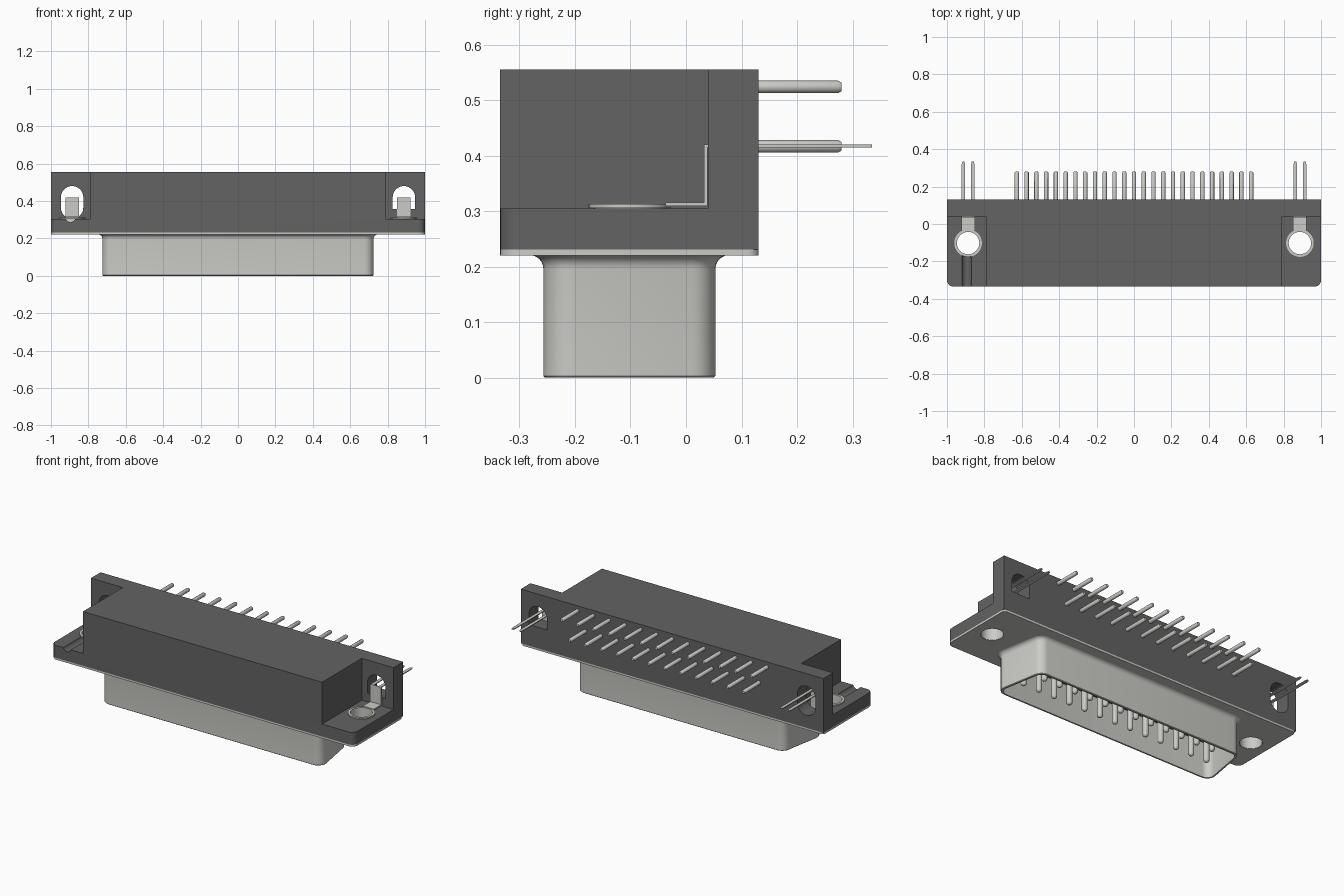
import bpy, bmesh
from math import sin, cos, pi, tan, radians
from mathutils import Vector

if "Cube" in bpy.data.objects:
    bpy.data.objects.remove(bpy.data.objects["Cube"])


def material(name, rgb):
    m = bpy.data.materials.new(name)
    m.diffuse_color = (*rgb, 1)
    m.use_nodes = True
    m.node_tree.nodes["Principled BSDF"].inputs["Base Color"].default_value = m.diffuse_color
    return m


DARK = material("dark_plastic", (0.125, 0.125, 0.125))
METAL = material("tinned_metal", (0.6, 0.6, 0.57))
HX, HY = 0.887, -0.102          # mounting hole position


def finish(name, bm, mat=None):
    bmesh.ops.recalc_face_normals(bm, faces=bm.faces)
    me = bpy.data.meshes.new(name)
    bm.to_mesh(me)
    bm.free()
    ob = bpy.data.objects.new(name, me)
    bpy.context.collection.objects.link(ob)
    if mat:
        me.materials.append(mat)
    smooth(ob)
    return ob


def smooth(ob):
    bpy.ops.object.select_all(action='DESELECT')
    ob.select_set(True)
    bpy.context.view_layer.objects.active = ob
    bpy.ops.object.shade_smooth_by_angle(angle=radians(35))


def add_prism(bm, pts, push):
    a = [bm.verts.new(p) for p in pts]
    b = [bm.verts.new(Vector(p) + Vector(push)) for p in pts]
    bm.faces.new(a)
    bm.faces.new(b)
    for i in range(len(a)):
        j = (i + 1) % len(a)
        bm.faces.new((a[i], a[j], b[j], b[i]))


def prism(name, pts, push, mat=None):
    bm = bmesh.new()
    add_prism(bm, pts, push)
    return finish(name, bm, mat)


def add_box(bm, x0, x1, y0, y1, z0, z1):
    add_prism(bm, [(x0, y0, z0), (x1, y0, z0), (x1, y1, z0), (x0, y1, z0)], (0, 0, z1 - z0))


def loft(bm, rings, close=False, cap=False):
    rows = [[bm.verts.new(p) for p in r] for r in rings]
    for k in range(len(rows) if close else len(rows) - 1):
        a, b = rows[k], rows[(k + 1) % len(rows)]
        for i in range(len(a)):
            j = (i + 1) % len(a)
            bm.faces.new((a[i], a[j], b[j], b[i]))
    if cap:
        bm.faces.new(rows[0])
        bm.faces.new(rows[-1])


def circle(x, y, z, r, n=32):
    return [(x + r * cos(2 * pi * i / n), y + r * sin(2 * pi * i / n), z) for i in range(n)]


def cut(target, cutter):
    cutter.hide_render = True
    m = target.modifiers.new("cut", 'BOOLEAN')
    m.operation, m.solver, m.object = 'DIFFERENCE', 'EXACT', cutter
    bpy.context.view_layer.objects.active = target
    bpy.ops.object.modifier_apply(modifier=m.name)
    bpy.data.objects.remove(cutter)
    smooth(target)


def arc(cx, cy, r, a0, a1, n=6):
    return [(cx + r * cos(radians(a0 + (a1 - a0) * i / n)),
             cy + r * sin(radians(a0 + (a1 - a0) * i / n))) for i in range(n + 1)]


def flange_outline(z, back_r=0.0):
    r = 0.035
    pts = arc(-1 + r, -0.335 + r, r, 180, 270) + arc(1 - r, -0.335 + r, r, 270, 360)
    if back_r:
        pts += arc(1 - back_r, 0.131 - back_r, back_r, 0, 90)
        pts += arc(-1 + back_r, 0.131 - back_r, back_r, 90, 180)
    else:
        pts += [(1, 0.131), (-1, 0.131)]
    return [(x, y, z) for x, y in pts]


def d_outline(off, z, r=0.05):
    # rounded trapezoid, wide side to the front, sides leaning 10 degrees
    yf, yb = -0.257 + r, 0.053 - r
    xf = 0.725 - r
    xb = xf - (yb - yf) * tan(radians(10))
    r += off
    pts = (arc(xf, yf, r, -90, 10) + arc(xb, yb, r, 10, 90)
           + arc(-xb, yb, r, 90, 170) + arc(-xf, yf, r, 170, 270))
    return [(x, y, z) for x, y in pts]


# Plastic housing with stepped ends, rear wall slots and screw holes
housing = prism("housing", flange_outline(0.231), (0, 0, 0.324), DARK)
plate = prism("flange_plate", flange_outline(0.22, 0.02), (0, 0, 0.011), METAL)
for s in (-1, 1):
    bm = bmesh.new()
    add_box(bm, min(s * 0.79, s * 1.1), max(s * 0.79, s * 1.1), -0.4, 0.04, 0.305, 0.6)
    cut(housing, finish("step_cutter", bm))
    slot = arc(s * HX, 0.42, 0.06, 0, 180, 14)
    if s < 0:
        slot += arc(s * HX, 0.365, 0.06, 180, 360, 14)
    else:
        slot += [(HX - 0.06, 0.357), (HX + 0.06, 0.357)]
    cut(housing, prism("slot_cutter", [(x, 0.0, z) for x, z in slot], (0, 0.2, 0)))
    for part in (housing, plate):
        cut(part, prism("hole_cutter", circle(s * HX, HY, 0.1, 0.063), (0, 0, 0.3)))
# shallow locating groove on the left flange
cut(housing, prism("groove_cutter", [(x, -0.4, z) for x, z in arc(-0.895, 0.312, 0.026, 180, 360, 10)],
                   (0, 0.25, 0)))

# Metal D-shaped shell with flared root
path = [(0.025 - 0.025 * sin(a), 0.196 + 0.025 * cos(a)) for a in [i * pi / 12 for i in range(7)]]
path += [(0, 0.003), (-0.003, 0), (-0.012, 0), (-0.012, 0.221)]
bm = bmesh.new()
loft(bm, [d_outline(o, z) for o, z in path])
finish("shell", bm, METAL)
prism("pin_insulator", d_outline(-0.012, 0.21), (0, 0, 0.03), DARK)

# Grounding brackets: eyelet, bent strap and two board prongs
for s, side in ((-1, "left"), (1, "right")):
    c = s * HX
    bm = bmesh.new()
    loft(bm, [circle(c, HY, z, r) for r, z in
              ((0.06, 0.221), (0.06, 0.313), (0.074, 0.313), (0.074, 0.306), (0.064, 0.306), (0.064, 0.221))],
         close=True)
    finish(side + "_eyelet", bm, METAL)
    strap = [(-0.037, 0.309), (0.039, 0.309), (0.039, 0.42), (0.032, 0.42), (0.032, 0.316), (-0.037, 0.316)]
    prism(side + "_strap", [(c - 0.036, y, z) for y, z in strap], (0.072, 0, 0), METAL)
    bm = bmesh.new()
    for d in (-0.025, 0.025):
        x = c + d
        tip = [(x - 0.009, 0.034), (x + 0.009, 0.034), (x + 0.009, 0.32),
               (x + 0.005, 0.335), (x - 0.005, 0.335), (x - 0.009, 0.32)]
        add_prism(bm, [(px, py, 0.4145) for px, py in tip], (0, 0, 0.0055))
    finish(side + "_prongs", bm, METAL)

# Contact pins: 13 in the wide row, 12 in the narrow row
contacts, tails = bmesh.new(), bmesh.new()
for count, y, z in ((13, -0.155, 0.524), (12, -0.048, 0.417)):
    for i in range(count):
        x = (i - (count - 1) / 2) * 0.1044
        loft(contacts, [circle(x, y, h, r, 14) for h, r in
                        ((0.215, 0.016), (0.042, 0.016), (0.034, 0.012), (0.03, 0.006))], cap=True)
        loft(tails, [[(px, h, z + pz) for px, pz, _ in circle(x, 0, 0, r, 14)] for h, r in
                     ((0.12, 0.0115), (0.274, 0.0115), (0.28, 0.008))], cap=True)
finish("contact_pins", contacts, METAL)
finish("board_pins", tails, METAL)
